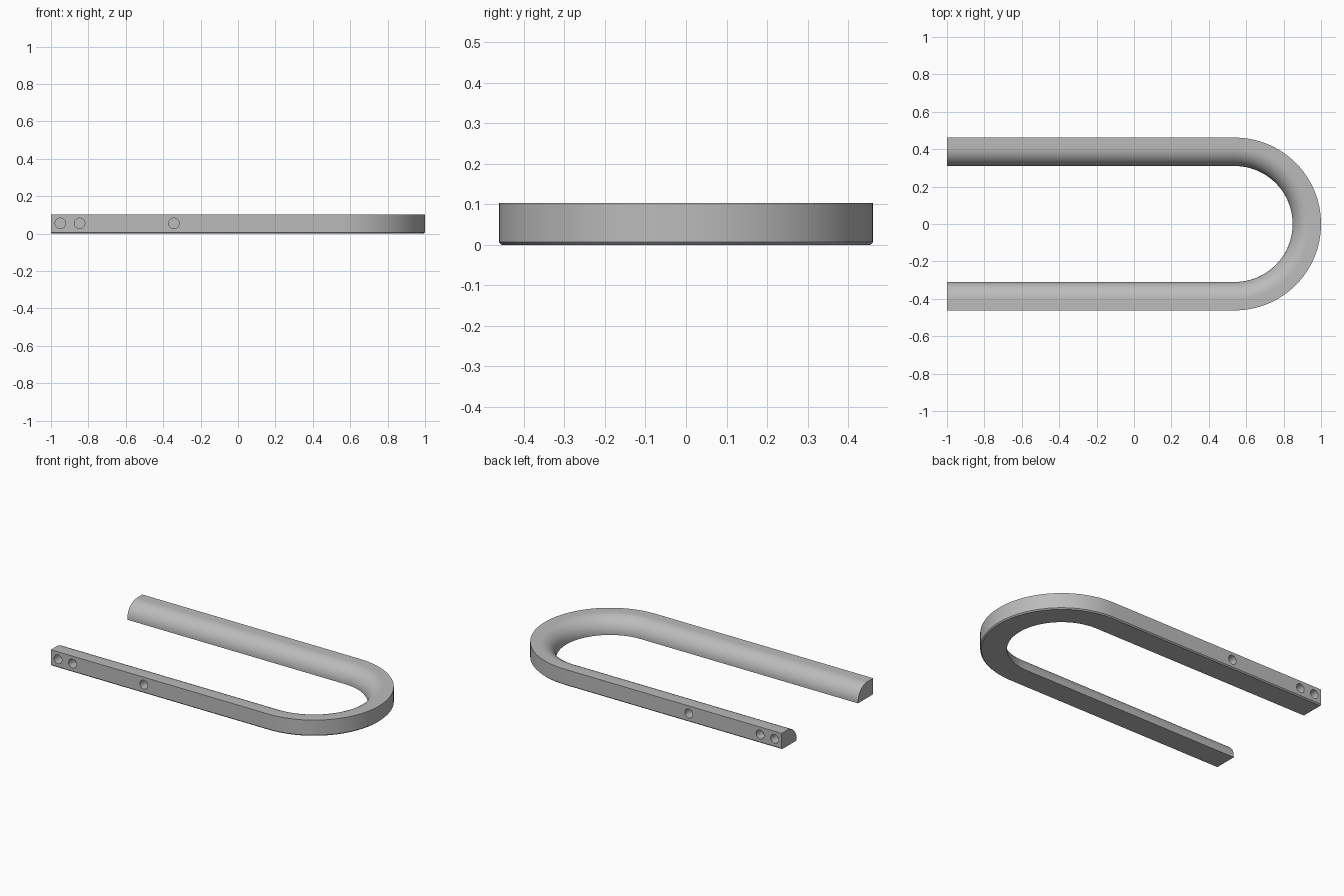
import bpy, bmesh, math

if "Cube" in bpy.data.objects:
    bpy.data.objects.remove(bpy.data.objects["Cube"])

OUTER, INNER, HEIGHT = 0.462, 0.31, 0.103
BEND_X = 0.538
CHAMFER, ROUND = 0.007, 0.096

gray = bpy.data.materials.new("satin gray")
gray.diffuse_color = (0.5, 0.5, 0.5, 1)
gray.use_nodes = True
gray.node_tree.nodes["Principled BSDF"].inputs["Base Color"].default_value = gray.diffuse_color

# Cross-section as (distance from centre line, height): flat outside, rounded inside
profile = [(INNER, 0), (OUTER - CHAMFER, 0), (OUTER, CHAMFER), (OUTER, HEIGHT)]
for i in range(17):
    a = math.pi / 2 * (1 + i / 16)
    profile.append((INNER + ROUND + ROUND * math.cos(a),
                    HEIGHT - ROUND + ROUND * math.sin(a)))

# Path stations: (x of section origin, heading angle)
stations = [(-1, -math.pi / 2)]
stations += [(BEND_X, -math.pi / 2 + math.pi * i / 64) for i in range(65)]
stations += [(-1, math.pi / 2)]

# U-shaped bar swept along the path
bm = bmesh.new()
rings = [[bm.verts.new((x + r * math.cos(a), r * math.sin(a), z)) for r, z in profile]
         for x, a in stations]
n = len(profile)
for p, q in zip(rings, rings[1:]):
    for i in range(n):
        j = (i + 1) % n
        bm.faces.new((p[i], p[j], q[j], q[i]))
bm.faces.new(rings[0])
bm.faces.new(rings[-1])
bmesh.ops.recalc_face_normals(bm, faces=bm.faces)
mesh = bpy.data.meshes.new("u_bar")
bm.to_mesh(mesh)
bm.free()
bar = bpy.data.objects.new("u_bar", mesh)
bpy.context.collection.objects.link(bar)
mesh.materials.append(gray)

# Blind screw holes in the outer wall of both legs
DEPTH = 0.06
for side in (-1, 1):
    for x in (-0.95, -0.847, -0.343):
        bpy.ops.mesh.primitive_cylinder_add(
            vertices=32, radius=0.028, depth=2 * DEPTH,
            location=(x, side * OUTER, 0.055), rotation=(math.pi / 2, 0, 0))
        cutter = bpy.context.object
        cutter.name = "hole_cutter"
        cutter.data.materials.append(gray)
        mod = bar.modifiers.new("hole", 'BOOLEAN')
        mod.operation = 'DIFFERENCE'
        mod.solver = 'EXACT'
        mod.object = cutter
        bpy.ops.object.select_all(action='DESELECT')
        bar.select_set(True)
        bpy.context.view_layer.objects.active = bar
        bpy.ops.object.modifier_apply(modifier=mod.name)
        bpy.data.objects.remove(cutter)

bpy.ops.object.shade_smooth_by_angle(angle=math.radians(30))
